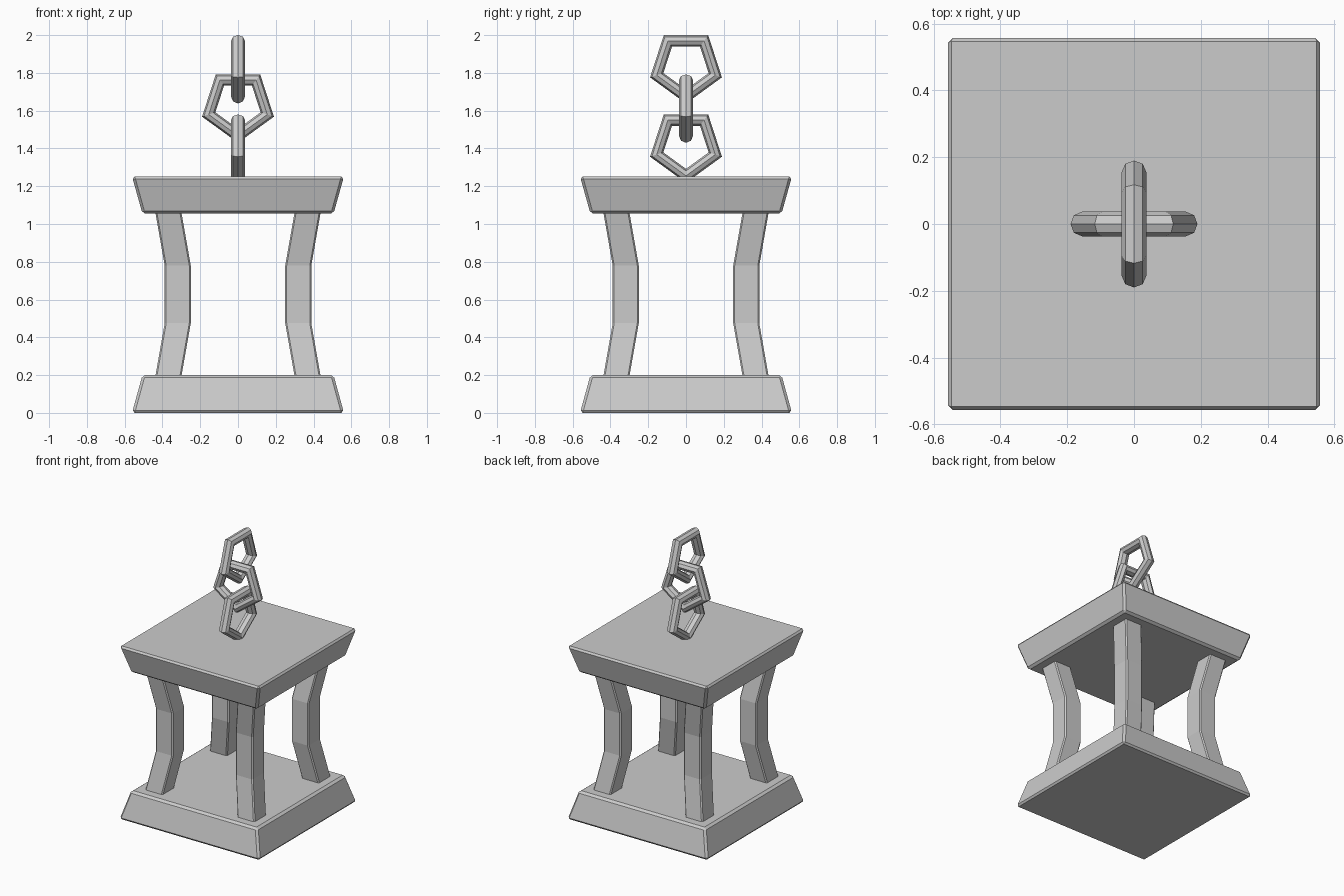
import bpy, bmesh
from math import radians

if "Cube" in bpy.data.objects:
    bpy.data.objects.remove(bpy.data.objects["Cube"])


def loft_squares(name, sections, bevel):
    """Skin square sections given as (centre offset in x and y, half width, z)."""
    bm = bmesh.new()
    rings = [[bm.verts.new((c + sx * h, c + sy * h, z))
              for sx, sy in ((-1, -1), (1, -1), (1, 1), (-1, 1))]
             for c, h, z in sections]
    for a, b in zip(rings, rings[1:]):
        for i in range(4):
            j = (i + 1) % 4
            bm.faces.new((a[i], a[j], b[j], b[i]))
    bm.faces.new(rings[0][::-1])
    bm.faces.new(rings[-1])
    bmesh.ops.recalc_face_normals(bm, faces=bm.faces)
    mesh = bpy.data.meshes.new(name)
    bm.to_mesh(mesh)
    bm.free()
    obj = bpy.data.objects.new(name, mesh)
    bpy.context.collection.objects.link(obj)
    mod = obj.modifiers.new("bevel", 'BEVEL')
    mod.width = bevel
    mod.segments = 1
    mod.limit_method = 'ANGLE'
    mod.angle_limit = radians(30)
    return obj


# Tapered base plate and the upside-down roof plate
loft_squares("base_plate", [(0, 0.561, 0), (0, 0.506, 0.2)], 0.014)
loft_squares("roof_plate", [(0, 0.506, 1.055), (0, 0.561, 1.252)], 0.014)

# Four corner posts that bow inward diagonally
posts = loft_squares("corner_posts", [
    (0.371, 0.069, 0.18), (0.319, 0.069, 0.475),
    (0.319, 0.069, 0.78), (0.371, 0.069, 1.075)], 0.008)
mirror = posts.modifiers.new("mirror", 'MIRROR')
mirror.use_axis = (True, True, False)

# Three interlocked pentagonal chain links, alternating direction
for i, (z, turn) in enumerate(((1.418, 0), (1.630, 90), (1.838, 0))):
    bpy.ops.mesh.primitive_torus_add(
        major_segments=5, minor_segments=8, major_radius=0.163, minor_radius=0.037,
        location=(0, 0, z), rotation=(0, radians(90), radians(turn)))
    bpy.context.object.name = f"chain_link_{i + 1}"
